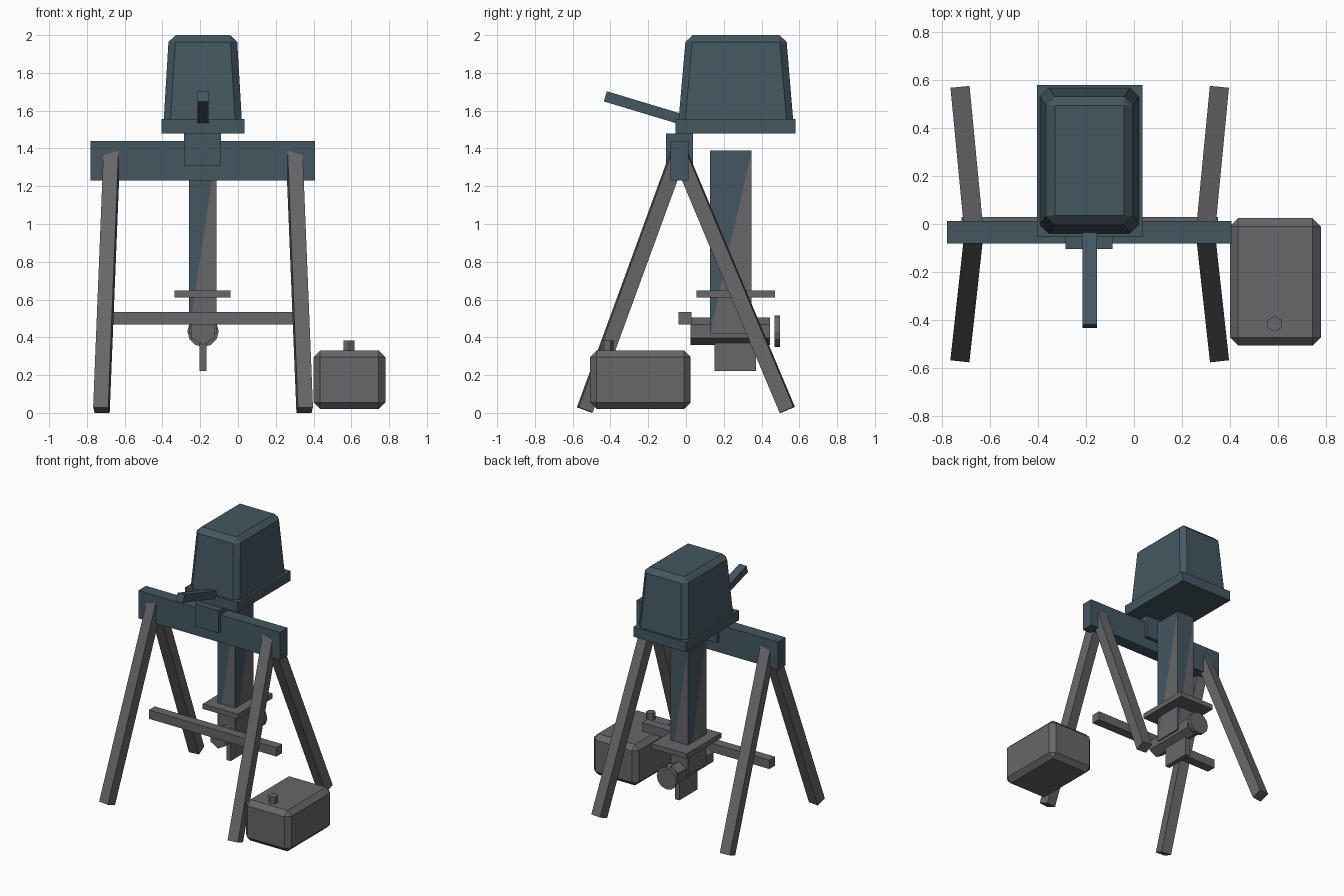
import bpy, bmesh, math
from mathutils import Vector, Matrix

if "Cube" in bpy.data.objects:
    bpy.data.objects.remove(bpy.data.objects["Cube"])


def material(name, rgb):
    m = bpy.data.materials.new(name)
    m.diffuse_color = (*rgb, 1)
    m.use_nodes = True
    m.node_tree.nodes["Principled BSDF"].inputs["Base Color"].default_value = m.diffuse_color
    return m


BLUE = material("slate_blue", (0.058, 0.096, 0.118))
GREY = material("dark_grey", (0.135, 0.135, 0.145))


def finish(name, bm, *mats):
    bmesh.ops.recalc_face_normals(bm, faces=bm.faces)
    me = bpy.data.meshes.new(name)
    bm.to_mesh(me)
    bm.free()
    for m in mats:
        me.materials.append(m)
    ob = bpy.data.objects.new(name, me)
    bpy.context.collection.objects.link(ob)
    return ob


def box(name, x, y, z, mat, bevel=0, top=None):
    """Box from (min, max) ranges; top = optional (x, y) ranges for a tapered top."""
    bm = bmesh.new()
    bmesh.ops.create_cube(bm, size=2)
    for v in bm.verts:
        rx, ry = top if top and v.co.z > 0 else (x, y)
        v.co = (rx[v.co.x > 0], ry[v.co.y > 0], z[v.co.z > 0])
    ob = finish(name, bm, mat)
    if bevel:
        mod = ob.modifiers.new("chamfer", 'BEVEL')
        mod.width, mod.segments, mod.limit_method = bevel, 1, 'NONE'
    return ob


def bar(name, a, b, w, h, mat):
    """Square-ended bar between two points."""
    a, b = Vector(a), Vector(b)
    d = b - a
    bm = bmesh.new()
    bmesh.ops.create_cube(bm, size=1)
    rot = d.to_track_quat('Z', 'Y').to_matrix().to_4x4()
    bm.transform(Matrix.Translation((a + b) / 2) @ rot @ Matrix.Diagonal((w, h, d.length, 1)))
    return finish(name, bm, mat)


def prism(name, centre, r, depth, sides, mat, axis='Z', turn=0):
    bm = bmesh.new()
    bmesh.ops.create_cone(bm, cap_ends=True, segments=sides, radius1=r, radius2=r, depth=depth)
    m = Matrix.Rotation(turn, 4, 'Z')
    if axis == 'Y':
        m = Matrix.Rotation(math.pi / 2, 4, 'X') @ m
    bm.transform(Matrix.Translation(centre) @ m)
    return finish(name, bm, mat)


CX = -0.185  # centre line of the motor and stand

# Motor head: cover, tray, steering handle, clamp
box("motor_cover", (-0.395, 0.022), (-0.042, 0.57), (1.52, 2.0), BLUE, 0.036,
    top=((-0.366, -0.006), (0.0, 0.53)))
box("motor_tray", (-0.405, 0.035), (-0.055, 0.58), (1.48, 1.555), BLUE)
bar("tiller_handle", (CX, -0.427, 1.676), (CX, 0.0, 1.547), 0.06, 0.056, BLUE)
box("clamp_bracket", (-0.285, -0.09), (-0.105, 0.037), (1.31, 1.48), BLUE)

# Stand: beam, four splayed legs, lower rail
box("stand_beam", (-0.78, 0.407), (-0.081, 0.012), (1.23, 1.44), BLUE)
for sx, side in ((-1, "left"), (1, "right")):
    for sy, end in ((-1, "front"), (1, "back")):
        bar(f"{end}_{side}_leg", (CX + sx * 0.538, sy * 0.536, 0.016),
            (CX + sx * 0.483, -0.037, 1.38), 0.08, 0.08, GREY)
box("stand_rail", (-0.72, 0.35), (-0.04, 0.03), (0.468, 0.535), GREY)

# Drive housing: each side is split diagonally, blue above and grey below
bm = bmesh.new()
corners = [(-0.26, 0.127), (-0.113, 0.127), (-0.113, 0.348), (-0.26, 0.348)]
low = [bm.verts.new((x, y, 0.42)) for x, y in corners]
high = [bm.verts.new((x, y, 1.388)) for x, y in corners]
for i in range(4):
    j = (i + 1) % 4
    bm.faces.new((low[i], low[j], high[j])).material_index = 1
    bm.faces.new((low[i], high[j], high[i])).material_index = 0
bm.faces.new(high)
bm.faces.new(low[::-1]).material_index = 1
finish("drive_housing", bm, BLUE, GREY)

# Lower unit: plate, gear case, propeller, fin
box("water_plate", (-0.335, -0.04), (0.055, 0.47), (0.61, 0.648), GREY)
prism("gear_case", (CX, 0.235, 0.432), 0.072, 0.42, 6, GREY, 'Y')
prism("propeller", (CX, 0.483, 0.432), 0.083, 0.028, 12, GREY, 'Y')
box("lower_fin", (-0.203, -0.167), (0.15, 0.37), (0.222, 0.43), GREY)

# Fuel tank and cap
box("fuel_tank", (0.4, 0.78), (-0.508, 0.025), (0.02, 0.33), GREY, 0.035)
prism("fuel_cap", (0.587, -0.417, 0.345), 0.033, 0.075, 6, GREY)
